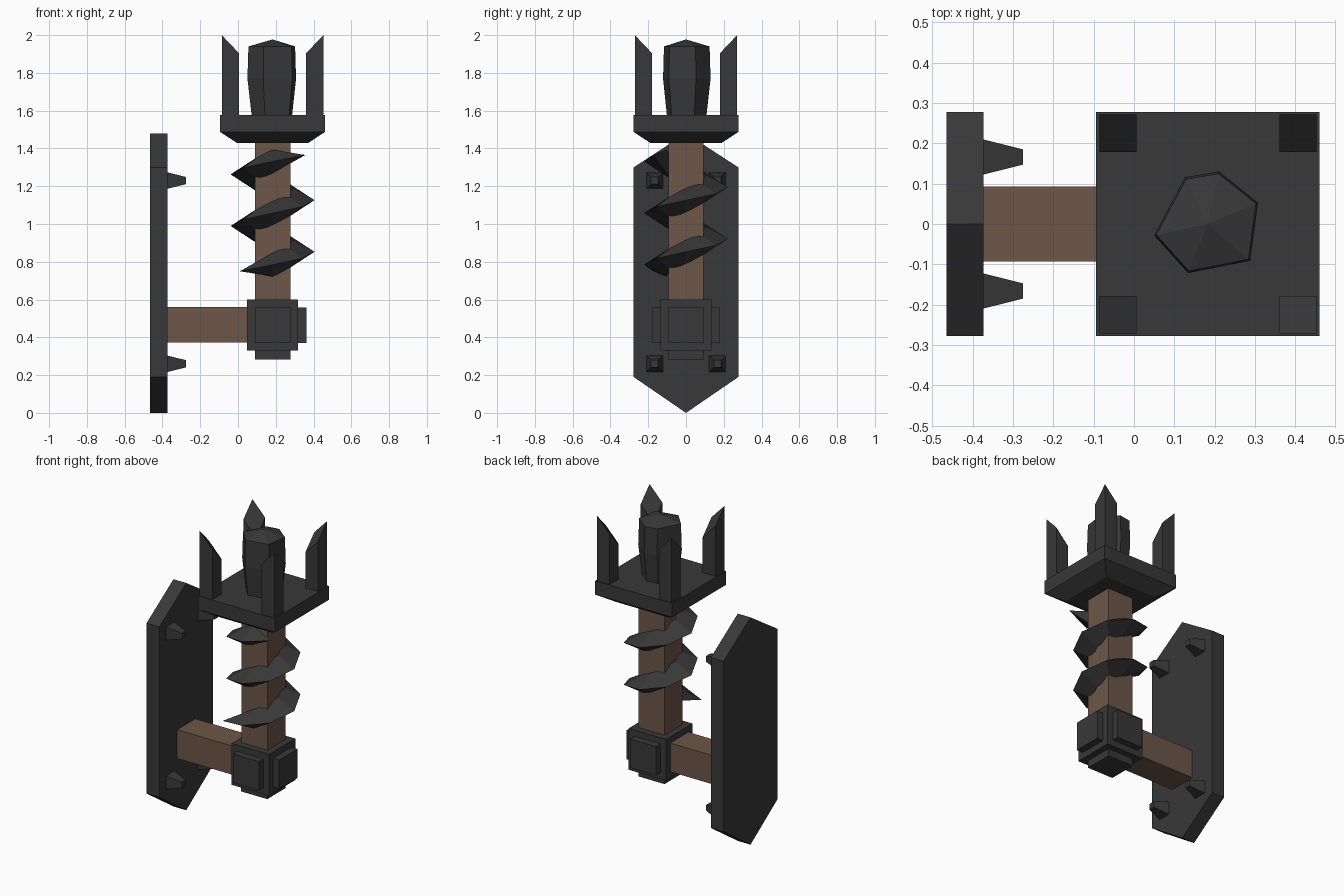
import bpy, bmesh, math
from mathutils import Vector

if "Cube" in bpy.data.objects:
    bpy.data.objects.remove(bpy.data.objects["Cube"])


def material(name, rgb):
    m = bpy.data.materials.new(name)
    m.diffuse_color = (*rgb, 1)
    m.use_nodes = True
    m.node_tree.nodes["Principled BSDF"].inputs["Base Color"].default_value = m.diffuse_color
    return m


IRON = material("dark iron", (0.040, 0.040, 0.040))
WOOD = material("brown wood", (0.150, 0.095, 0.064))
CX = 0.183  # axis of the upright torch


def loft(name, rings, mat):
    """Closed flat-faced solid through rings of equal vertex count."""
    bm = bmesh.new()
    vs = [[bm.verts.new(p) for p in r] for r in rings]
    n = len(rings[0])
    for a, b in zip(vs, vs[1:]):
        for i in range(n):
            j = (i + 1) % n
            bm.faces.new((a[i], a[j], b[j], b[i]))
    bm.faces.new(vs[0][::-1])
    bm.faces.new(vs[-1])
    bmesh.ops.remove_doubles(bm, verts=bm.verts, dist=1e-5)
    bmesh.ops.recalc_face_normals(bm, faces=bm.faces)
    me = bpy.data.meshes.new(name)
    bm.to_mesh(me)
    bm.free()
    me.materials.append(mat)
    ob = bpy.data.objects.new(name, me)
    bpy.context.collection.objects.link(ob)
    return ob


def square(x, y, h, z):
    return [(x + sx * h, y + sy * h, z) for sx, sy in ((-1, -1), (1, -1), (1, 1), (-1, 1))]


def box(name, x, y, z, mat):
    rings = [[(x[0], y[0], k), (x[1], y[0], k), (x[1], y[1], k), (x[0], y[1], k)] for k in z]
    return loft(name, rings, mat)


# Wall plate with pointed ends
outline = [(0, 0), (0.277, 0.19), (0.277, 1.30), (0, 1.48), (-0.277, 1.30), (-0.277, 0.19)]
loft("wall_plate", [[(x, y, z) for y, z in outline] for x in (-0.465, -0.373)], IRON)

# Tapered studs on the plate
for y in (-0.166, 0.166):
    for z in (0.26, 1.23):
        loft("stud", [[(x, y + a, z + b) for a, b in ((-h, -h), (h, -h), (h, h), (-h, h))]
                      for x, h in ((-0.38, 0.045), (-0.275, 0.019))], IRON)

# Wooden arm and post
box("arm", (-0.38, 0.07), (-0.093, 0.093), (0.373, 0.56), WOOD)
box("post", (CX - 0.094, CX + 0.094), (-0.093, 0.093), (0.58, 1.45), WOOD)

# Iron joint with raised panels on its outer sides and underside
JZ, J, P, T = 0.465, 0.135, 0.094, 0.18
box("joint_block", (CX - J, CX + J), (-J, J), (JZ - J, JZ + J), IRON)
box("joint_panel_right", (CX + J - 0.01, CX + T), (-P, P), (JZ - P, JZ + P), IRON)
box("joint_panel_front", (CX - P, CX + P), (-T, -J + 0.01), (JZ - P, JZ + P), IRON)
box("joint_panel_back", (CX - P, CX + P), (J - 0.01, T), (JZ - P, JZ + P), IRON)
box("joint_panel_bottom", (CX - P, CX + P), (-P, P), (JZ - T - 0.003, JZ - J + 0.01), IRON)

# Tray with chamfered underside
loft("tray", [square(CX, 0, 0.19, 1.43), square(CX, 0, 0.277, 1.487), square(CX, 0, 0.277, 1.577)], IRON)

# Corner prongs, cut on a slope down towards the centre
for sx in (-1, 1):
    for sy in (-1, 1):
        base = square(CX + sx * 0.223, sy * 0.225, 0.046, 1.56)
        top = [(x, y, 2.0 - (0.269 - abs(x - CX)) * 1.05 - (0.271 - abs(y)) * 1.05) for x, y, _ in base]
        loft("prong", [base, top], IRON)

# Six-sided torch head with a shallow point
hexagon = [(23, 0.135), (78, 0.133), (116, 0.129), (192, 0.136), (248, 0.131), (319, 0.139)]
loft("torch_head", [[(CX + s * r * math.cos(math.radians(a)), s * r * math.sin(math.radians(a)), z)
                     for a, r in hexagon]
                    for z, s in ((1.56, 0.82), (1.77, 1.0), (1.94, 0.96), (1.977, 0.0))], IRON)

# Spiral band winding up the post, pointed at both ends
N = 18
rings = []
for i in range(N + 1):
    a = math.radians(225 + 45 * i)
    z = 0.75 + 0.615 * i / N
    end = i in (0, N)
    d = Vector((math.cos(a), math.sin(a), 0))
    outer = 0.245 if end else 0.222
    inner, h = (outer, 0) if end else (0.105, 0.062)
    c = Vector((CX, 0, z))
    rings.append([c + d * inner - Vector((0, 0, h)), c + d * outer, c + d * inner + Vector((0, 0, h))])
bm_rings = [[p + Vector((0, 0, 0.0002 * k)) for k, p in enumerate(r)] for r in rings]
loft("spiral_band", bm_rings, IRON)
